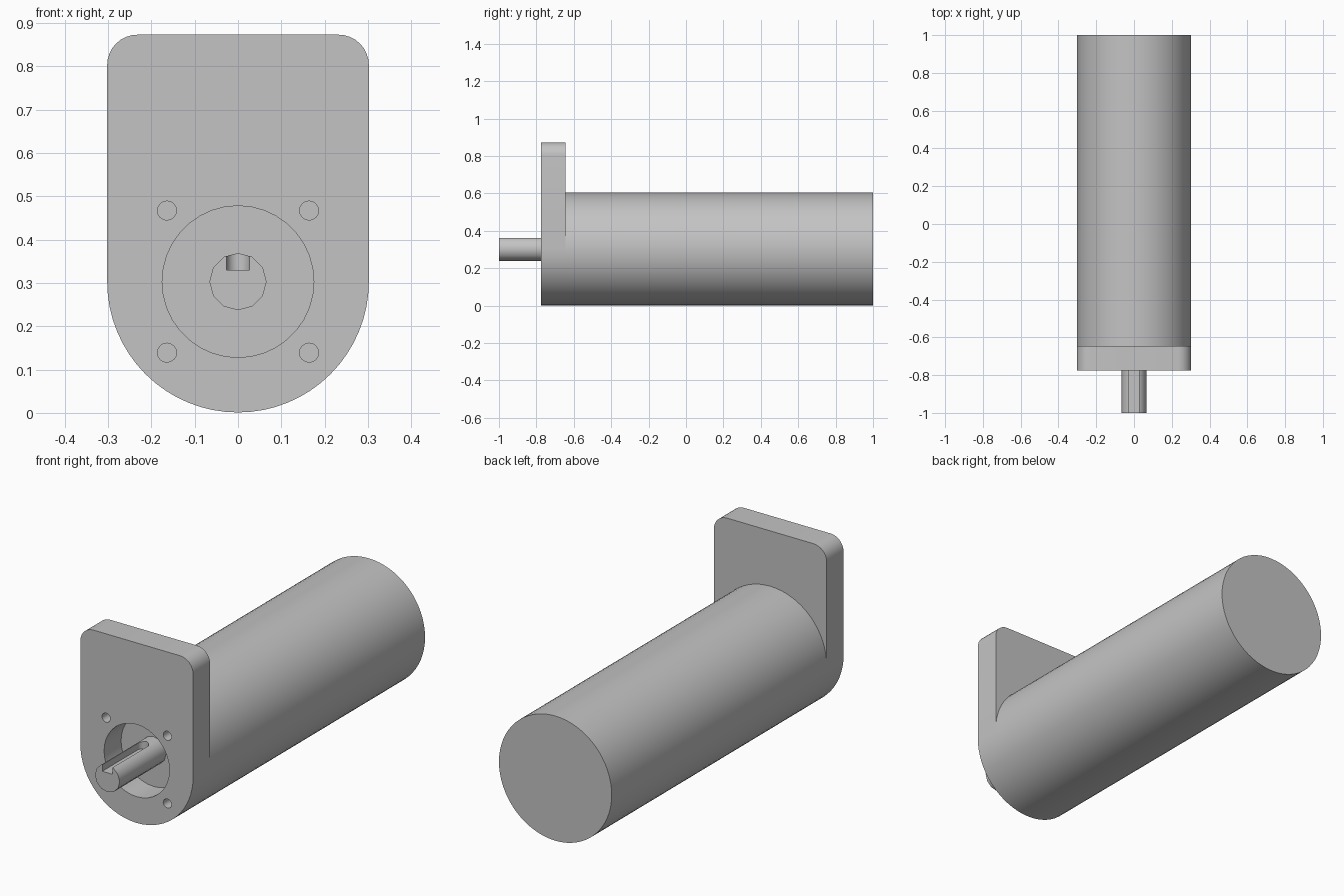
import bpy
import bmesh
from math import sin, cos, pi, radians

cube = bpy.data.objects.get("Cube")
if cube:
    bpy.data.objects.remove(cube, do_unlink=True)

AXIS_Z = 0.303          # height of the motor axis
RADIUS = 0.302          # motor radius and half width of the plate
FRONT, PLATE_FRONT, PLATE_BACK, BACK = -1.0, -0.775, -0.645, 1.0

grey = bpy.data.materials.new("plain grey")
grey.use_nodes = True
grey.diffuse_color = (0.55, 0.55, 0.55, 1)
grey.node_tree.nodes["Principled BSDF"].inputs["Base Color"].default_value = grey.diffuse_color


def arc(cx, cy, r, start, end, steps):
    """Points along an arc, angles in units of pi."""
    angles = [pi * (start + (end - start) * i / steps) for i in range(steps + 1)]
    return [(cx + r * cos(a), cy + r * sin(a)) for a in angles]


def circle(cx, cy, r, sides):
    return arc(cx, cy, r, 0, 2, sides)[:-1]


def prism(name, profile, low, high, upright=False):
    """Extrude a profile along y, or along z when upright."""
    bm = bmesh.new()
    place = (lambda a, b, t: (a, b, t)) if upright else (lambda a, b, t: (a, t, b))
    ends = [[bm.verts.new(place(a, b, t)) for a, b in profile] for t in (low, high)]
    bm.faces.new(ends[0])
    bm.faces.new(ends[1])
    n = len(profile)
    for i in range(n):
        j = (i + 1) % n
        bm.faces.new((ends[0][i], ends[0][j], ends[1][j], ends[1][i]))
    bmesh.ops.recalc_face_normals(bm, faces=bm.faces)
    mesh = bpy.data.meshes.new(name)
    bm.to_mesh(mesh)
    bm.free()
    mesh.materials.append(grey)
    obj = bpy.data.objects.new(name, mesh)
    bpy.context.collection.objects.link(obj)
    return obj


def activate(obj):
    bpy.ops.object.select_all(action='DESELECT')
    obj.select_set(True)
    bpy.context.view_layer.objects.active = obj


def cut(obj, cutter):
    cutter.hide_render = True
    mod = obj.modifiers.new("cut", 'BOOLEAN')
    mod.operation = 'DIFFERENCE'
    mod.solver = 'EXACT'
    mod.object = cutter
    activate(obj)
    bpy.ops.object.modifier_apply(modifier=mod.name)
    bpy.data.objects.remove(cutter, do_unlink=True)


# Motor body
body = prism("motor_body", circle(0, AXIS_Z, RADIUS, 64), PLATE_BACK, BACK)

# Mounting plate: round bottom, straight sides, rounded top corners
corner, top = 0.07, 0.873
outline = arc(0, AXIS_Z, RADIUS, 1, 2, 32)
outline += arc(RADIUS - corner, top - corner, corner, 0, 0.5, 8)
outline += arc(corner - RADIUS, top - corner, corner, 0.5, 1, 8)
plate = prism("mounting_plate", outline, PLATE_FRONT, PLATE_BACK)

# Central bore and four screw holes through the plate
hole_specs = [(0, AXIS_Z, 0.175, 36)]
hole_specs += [(sx * 0.164, AXIS_Z + sz * 0.164, 0.022, 16) for sx in (-1, 1) for sz in (-1, 1)]
for spec in hole_specs:
    cut(plate, prism("hole_cutter", circle(*spec), PLATE_FRONT - 0.1, PLATE_BACK + 0.1))

# Shaft with a round-ended keyway along its top
shaft = prism("drive_shaft", circle(0, AXIS_Z, 0.066, 12), FRONT, PLATE_BACK)
half = 0.027
slot = [(-half, FRONT - 0.1), (half, FRONT - 0.1)] + arc(0, -0.73, half, 0, 1, 10)
cut(shaft, prism("keyway_cutter", slot, AXIS_Z + 0.027, AXIS_Z + 0.1, upright=True))

# Smooth the round walls, keep the edges sharp
for obj in (body, plate, shaft):
    activate(obj)
    bpy.ops.object.shade_smooth_by_angle(angle=radians(35))
